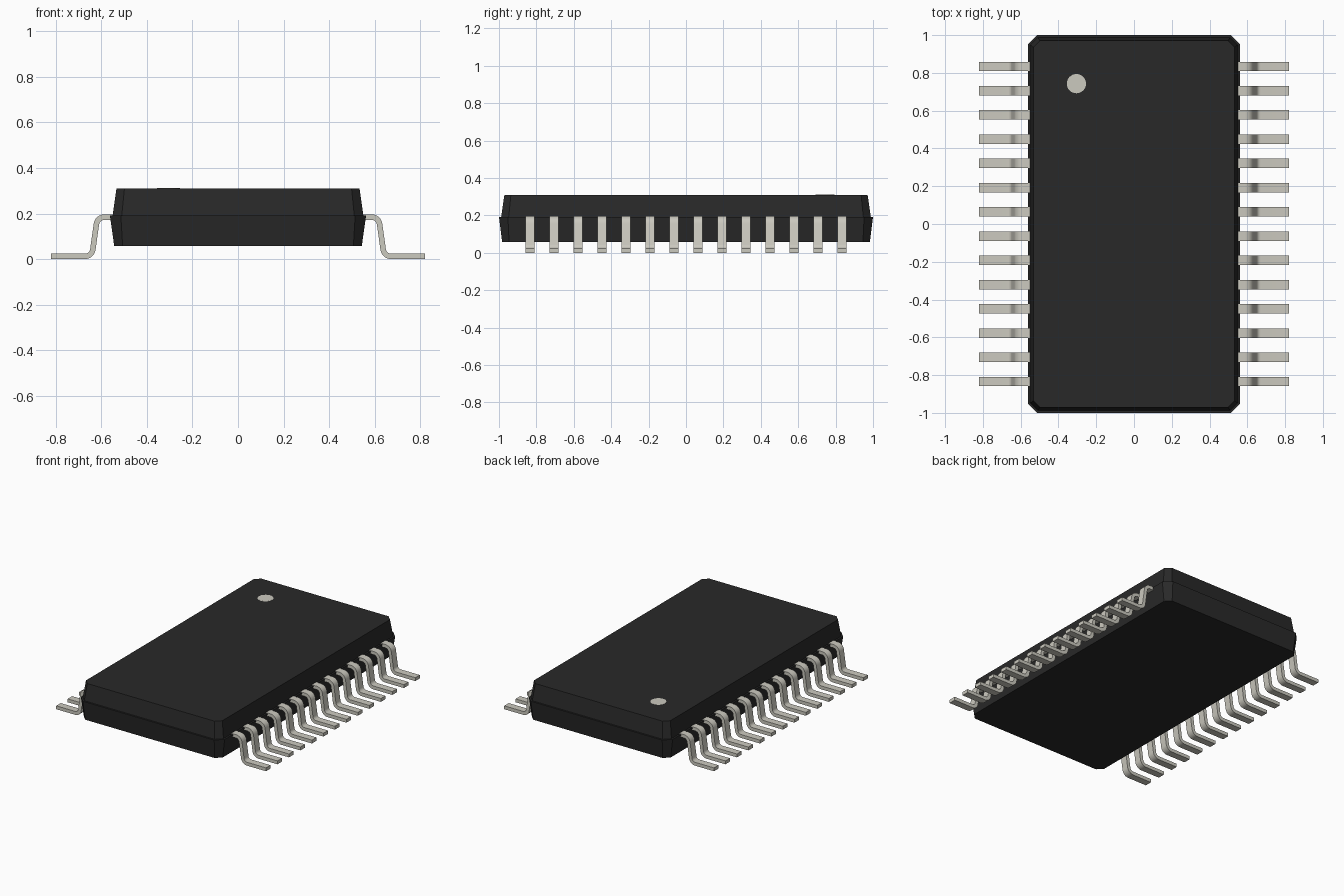
import bpy, bmesh, math
from mathutils import Vector

cube = bpy.data.objects.get("Cube")
if cube:
    bpy.data.objects.remove(cube, do_unlink=True)


def material(name, rgb):
    m = bpy.data.materials.new(name)
    m.use_nodes = True
    m.diffuse_color = (*rgb, 1)
    m.node_tree.nodes["Principled BSDF"].inputs["Base Color"].default_value = (*rgb, 1)
    return m


black = material("black plastic", (0.022, 0.022, 0.022))
metal = material("dull tin", (0.6, 0.585, 0.52))


def make_mesh(name, bm, mat):
    bmesh.ops.recalc_face_normals(bm, faces=bm.faces)
    mesh = bpy.data.meshes.new(name)
    bm.to_mesh(mesh)
    bm.free()
    mesh.materials.append(mat)
    return mesh


def add_object(name, mesh):
    ob = bpy.data.objects.new(name, mesh)
    bpy.context.collection.objects.link(ob)
    return ob


# Plastic body halves: tapered blocks with cut corners
def octagon(hx, hy, cut, z):
    pts = []
    for sx, sy in ((1, 1), (-1, 1), (-1, -1), (1, -1)):
        pair = [(sx * hx, sy * (hy - cut), z), (sx * (hx - cut), sy * hy, z)]
        pts += pair if sx * sy > 0 else pair[::-1]
    return pts


def body_half(name, low, high):
    bm = bmesh.new()
    rings = [[bm.verts.new(p) for p in octagon(*r)] for r in (low, high)]
    for ring in rings:
        bm.faces.new(ring)
    for i in range(8):
        j = (i + 1) % 8
        bm.faces.new((rings[0][i], rings[0][j], rings[1][j], rings[1][i]))
    add_object(name, make_mesh(name, bm, black))


WAIST = 0.192
body_half("lower_body", (0.543, 0.983, 0.037, 0.057), (0.562, 1.0, 0.048, WAIST))
body_half("upper_body", (0.55, 0.988, 0.04, WAIST), (0.533, 0.971, 0.035, 0.31))

# Pin one marker: thin disc on the top face
bm = bmesh.new()
bmesh.ops.create_cone(bm, cap_ends=True, segments=32, radius1=0.051, radius2=0.051, depth=0.002)
marker = add_object("pin_one_marker", make_mesh("pin_one_marker", bm, metal))
marker.location = (-0.305, 0.743, 0.31)


# Leads: a bent strip, swept from a centre line with rounded corners
def fillet(a, corner, b, radius, steps=6):
    u, v = (a - corner).normalized(), (b - corner).normalized()
    half = u.angle(v) / 2
    centre = corner + (u + v).normalized() * radius / math.sin(half)
    reach = radius / math.tan(half)
    start = (corner + u * reach - centre).normalized()
    end = (corner + v * reach - centre).normalized()
    return [centre + start.slerp(end, i / steps) * radius for i in range(steps + 1)]


THICK, WIDTH = 0.024, 0.05
path = [Vector(p) for p in ((0.52, 0, 0.184), (0.617, 0, 0.184), (0.641, 0, THICK / 2), (0.82, 0, THICK / 2))]
line = [path[0]] + fillet(*path[:3], 0.035) + fillet(*path[1:], 0.035) + [path[3]]

bm = bmesh.new()
sections = []
for i, p in enumerate(line):
    t = (line[min(i + 1, len(line) - 1)] - line[max(i - 1, 0)]).normalized()
    if i in (0, 1, len(line) - 2, len(line) - 1):
        t = Vector((1, 0, 0))
    n = Vector((-t.z, 0, t.x)) * THICK / 2
    w = Vector((0, WIDTH / 2, 0))
    sections.append([bm.verts.new(q) for q in (p + n + w, p + n - w, p - n - w, p - n + w)])
for a, b in zip(sections, sections[1:]):
    for k in range(4):
        m = (k + 1) % 4
        bm.faces.new((a[k], a[m], b[m], b[k]))
bm.faces.new(sections[0])
bm.faces.new(sections[-1])
lead_mesh = make_mesh("lead", bm, metal)

# Fourteen leads along each long side
COUNT, PITCH = 14, 0.1283
for side, turn in (("left", 0), ("right", math.pi)):
    for i in range(COUNT):
        lead = add_object(f"{side}_lead_{i + 1}", lead_mesh)
        lead.location.y = (i - (COUNT - 1) / 2) * PITCH
        lead.rotation_euler.z = turn

# Smooth the bends, keep the strip edges sharp
bpy.ops.object.select_all(action="DESELECT")
first = bpy.data.objects["left_lead_1"]
first.select_set(True)
bpy.context.view_layer.objects.active = first
bpy.ops.object.shade_smooth_by_angle(angle=math.radians(35))
